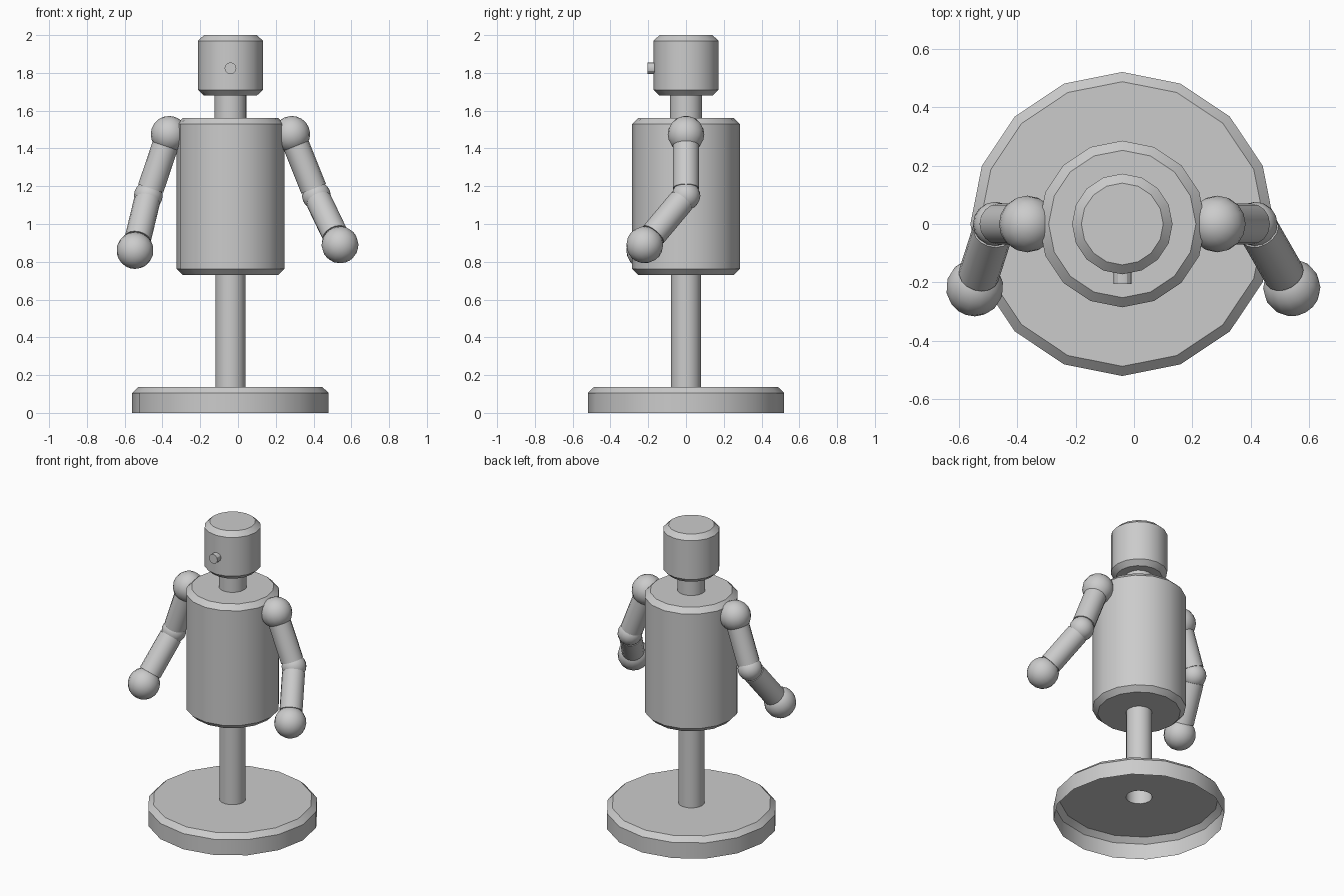
import bpy, bmesh, math
from mathutils import Vector

if "Cube" in bpy.data.objects:
    bpy.data.objects.remove(bpy.data.objects["Cube"])

CX = -0.04      # axis of the stand and body
SIDES = 16

grey = bpy.data.materials.new("plain_grey")
grey.diffuse_color = (0.6, 0.6, 0.6, 1)
grey.use_nodes = True
grey.node_tree.nodes["Principled BSDF"].inputs["Base Color"].default_value = grey.diffuse_color


def finish(name, bm):
    bmesh.ops.recalc_face_normals(bm, faces=bm.faces[:])
    me = bpy.data.meshes.new(name)
    bm.to_mesh(me)
    bm.free()
    ob = bpy.data.objects.new(name, me)
    bpy.context.collection.objects.link(ob)
    me.materials.append(grey)
    bpy.ops.object.select_all(action='DESELECT')
    ob.select_set(True)
    bpy.context.view_layer.objects.active = ob
    bpy.ops.object.shade_smooth_by_angle(angle=math.radians(30))
    return ob


def lathe(name, profile, cap_bottom=True, cap_top=True):
    """Turn a (radius, height) profile around the body axis."""
    bm = bmesh.new()
    rings = []
    for r, z in profile:
        rings.append([bm.verts.new((CX + r * math.cos(a), r * math.sin(a), z))
                      for a in (2 * math.pi * i / SIDES for i in range(SIDES))])
    for lo, hi in zip(rings, rings[1:]):
        for i in range(SIDES):
            j = (i + 1) % SIDES
            bm.faces.new((lo[i], lo[j], hi[j], hi[i]))
    if cap_bottom:
        bm.faces.new(rings[0][::-1])
    if cap_top:
        bm.faces.new(rings[-1])
    return finish(name, bm)


def rod(name, a, b, radius, sides=SIDES):
    a, b = Vector(a), Vector(b)
    bm = bmesh.new()
    bmesh.ops.create_cone(bm, cap_ends=True, segments=sides, radius1=radius,
                          radius2=radius, depth=(b - a).length)
    ob = finish(name, bm)
    ob.location = (a + b) / 2
    ob.rotation_euler = (b - a).to_track_quat('Z', 'Y').to_euler()


def ball(name, centre, radius, axis=(0, 0, 1)):
    bm = bmesh.new()
    bmesh.ops.create_uvsphere(bm, u_segments=16, v_segments=10, radius=radius)
    ob = finish(name, bm)
    ob.location = centre
    ob.rotation_euler = Vector(axis).to_track_quat('Z', 'Y').to_euler()


# Hollow base, open underneath, continuing up into the tubular pole
lathe("base", [(0.52, 0), (0.52, 0.105), (0.487, 0.137), (0.08, 0.137)],
      False, False)
lathe("pole", [(0.08, 0.137), (0.08, 0.74)], False, False)

# Body, neck and head
lathe("torso", [(0.252, 0.73), (0.285, 0.762), (0.285, 1.53), (0.252, 1.562)])
lathe("neck", [(0.085, 1.55), (0.085, 1.69)])
lathe("head", [(0.14, 1.68), (0.172, 1.71), (0.172, 1.97), (0.14, 2.0)])
rod("nose", (CX, -0.15, 1.825), (CX, -0.205, 1.825), 0.031, 12)

# Jointed arms: shoulder, elbow and hand positions
arms = {
    "left": [(-0.365, 0, 1.475), (-0.475, 0, 1.15), (-0.545, -0.218, 0.86)],
    "right": [(0.285, 0, 1.475), (0.415, 0, 1.15), (0.54, -0.218, 0.89)],
}
for side, joints in arms.items():
    shoulder, elbow, hand = map(Vector, joints)
    upper = (elbow - shoulder).normalized()
    fore = (hand - elbow).normalized()
    ball(side + "_shoulder", shoulder, 0.097, upper)
    rod(side + "_upper_arm", shoulder + upper * 0.05, elbow - upper * 0.04, 0.07)
    ball(side + "_elbow", elbow, 0.076, upper)
    rod(side + "_forearm", elbow + fore * 0.04, hand - fore * 0.075, 0.07)
    ball(side + "_hand", hand, 0.098, fore)
